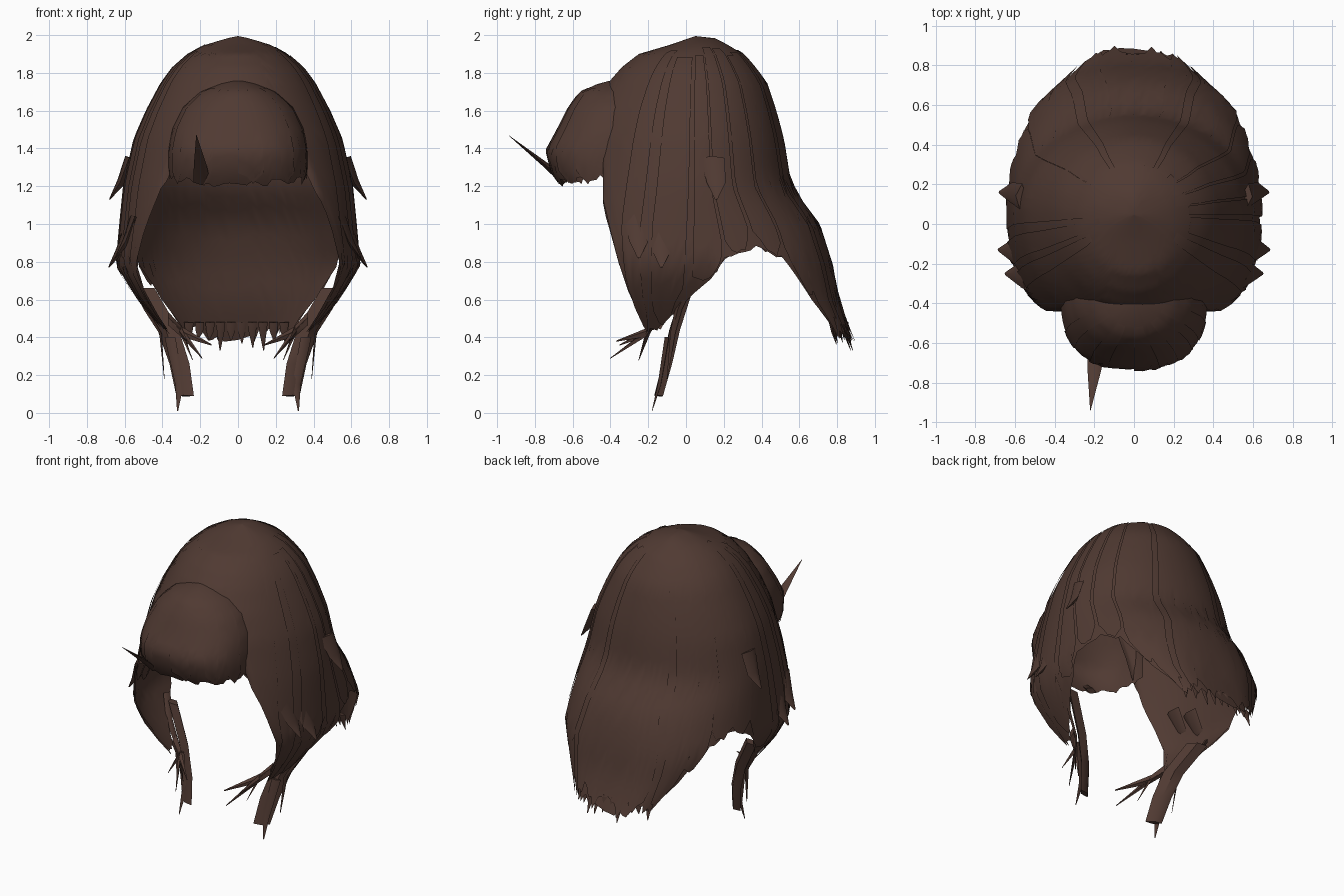
import bpy, bmesh, math, random
from mathutils import Vector

random.seed(4)
cube = bpy.data.objects.get("Cube")
if cube:
    bpy.data.objects.remove(cube)

# Single hair colour
brown = bpy.data.materials.new("dark brown hair")
brown.use_nodes = True
hair_colour = (.08, .042, .032, 1)
brown.diffuse_color = hair_colour
shader = brown.node_tree.nodes["Principled BSDF"]
shader.inputs["Base Color"].default_value = hair_colour
shader.inputs["Roughness"].default_value = .8


def finish(name, bm):
    """Turn a bmesh into a smooth-shaded hair object."""
    mesh = bpy.data.meshes.new(name)
    bm.to_mesh(mesh)
    bm.free()
    mesh.materials.append(brown)
    obj = bpy.data.objects.new(name, mesh)
    bpy.context.collection.objects.link(obj)
    bpy.ops.object.select_all(action="DESELECT")
    obj.select_set(True)
    bpy.context.view_layer.objects.active = obj
    bpy.ops.object.shade_smooth_by_angle(angle=math.radians(50))
    return obj


def lookup(table, key):
    """Interpolate a table of rows sorted by rising first entry."""
    key = min(max(key, table[0][0]), table[-1][0])
    for low, high in zip(table, table[1:]):
        if key <= high[0]:
            t = (key - low[0]) / (high[0] - low[0])
            return [a + (b - a) * t for a, b in zip(low[1:], high[1:])]


def power(value, exponent):
    return math.copysign(abs(value) ** exponent, value)


def surface_point(rings, centre, degrees, z, offset=0):
    """Point on a stack of rounded rings; zero degrees faces the front."""
    width, front, back, roundness = lookup(rings, z)
    a = math.radians(degrees)
    s, c = power(math.sin(a), 2 / roundness), power(math.cos(a), 2 / roundness)
    depth = centre - front if c > 0 else back - centre
    return Vector(((width + offset) * s, centre - (depth + offset) * c, z))


def sheet(bm, rings, centre, start, end, columns, rows, top, hem, offset=0):
    """Curved sheet of hair from the crown down to a variable hem."""
    grid = []
    for j in range(columns + 1):
        angle = start + (end - start) * j / columns
        low = hem(angle)
        grid.append([bm.verts.new(surface_point(
            rings, centre, angle, top - (top - low) * (i / rows) ** 1.5, offset))
            for i in range(rows + 1)])
    for left, right in zip(grid, grid[1:]):
        for i in range(rows):
            bm.faces.new((left[i + 1], right[i + 1], right[i], left[i]))


def blade(bm, path, width, across, tip=.1):
    """Ridged lock of hair tapering along a path."""
    across = Vector(across).normalized() * width / 2
    path = [Vector(p) for p in path]
    rows = []
    for i, p in enumerate(path):
        t = i / (len(path) - 1)
        size = 1 + (tip - 1) * t * t
        along = path[min(i + 1, len(path) - 1)] - path[max(i - 1, 0)]
        ridge = across.cross(along).normalized() * width * .22 * size
        rows.append([bm.verts.new(p + v) for v in
                     (-across * size, ridge, across * size, -ridge)])
    for upper, lower in zip(rows, rows[1:]):
        for k in range(4):
            n = (k + 1) % 4
            bm.faces.new((upper[k], upper[n], lower[n], lower[k]))
    bm.faces.new(rows[0])
    bm.faces.new(rows[-1])
    bmesh.ops.recalc_face_normals(bm, faces=bm.faces)


# Ring rows: height, half width, front y, back y, roundness
cap_rings = [
    (.3, .33, -.25, .92, 4), (.42, .38, -.33, .87, 3.6), (.6, .53, -.47, .8, 3),
    (.78, .64, -.57, .77, 2.5), (1, .62, -.64, .7, 2.2), (1.2, .6, -.62, .55, 2.05),
    (1.45, .545, -.56, .51, 2), (1.6, .48, -.5, .47, 2), (1.75, .4, -.41, .42, 2),
    (1.83, .34, -.34, .36, 2), (1.9, .26, -.25, .3, 2), (1.95, .17, -.08, .22, 2),
    (1.985, .05, .02, .15, 2), (1.995, 0, .05, .05, 2)]
# Hem rows: angle, height; the front is left open behind the fringe
cap_hem = [(0, 1.7), (24, 1.66), (33, 1.4), (38, 1.26), (44, 1.14), (50, 1),
           (55, .74), (62, .43), (74, .44), (82, .5), (88, .59), (93, .72),
           (98, .8), (105, .86), (116, .88), (127, .81), (137, .63), (147, .44),
           (180, .41)]


def ragged_hem(angle):
    a = abs((angle + 180) % 360 - 180)
    roughness = .045 if a > 145 else .015
    return lookup(cap_hem, a)[0] + random.uniform(-roughness, roughness)


# Main shell: crown, sides and flared back, with a flat front opening
bm = bmesh.new()
sheet(bm, cap_rings, .05, -180, 180, 120, 26, 1.995, ragged_hem)
for v in bm.verts:
    v.co.y = max(v.co.y, -.44)
bmesh.ops.remove_doubles(bm, verts=bm.verts, dist=.0005)
finish("hair_shell", bm)

# Overlapping clumps lying on the shell
bm = bmesh.new()
for side in (-1, 1):
    for centre_angle in range(64, 180, 14):
        middle = side * (centre_angle + random.uniform(-3, 3))
        half = random.uniform(4, 8)

        def clump_hem(angle):
            edge = abs(angle - middle) / half
            return ragged_hem(angle) + .1 * edge * edge - .01

        sheet(bm, cap_rings, .05, middle - half, middle + half, 6, 20,
              random.uniform(1.88, 1.96), clump_hem, .009)
finish("hair_clumps", bm)

# Rounded fringe bulging over the forehead
fringe_rings = [
    (1.18, .35, -.65, -.3, 2.6), (1.27, .37, -.71, -.3, 2.6),
    (1.39, .37, -.74, -.3, 2.5), (1.5, .35, -.68, -.3, 2.3),
    (1.62, .29, -.62, -.3, 2.1), (1.7, .2, -.56, -.3, 2), (1.75, .08, -.45, -.32, 2),
    (1.765, 0, -.36, -.36, 2)]
bm = bmesh.new()
sheet(bm, fringe_rings, -.36, -95, 95, 48, 16, 1.765,
      lambda a: 1.21 + .04 * abs(a) / 90 + random.uniform(-.02, .015))
bmesh.ops.remove_doubles(bm, verts=bm.verts, dist=.0005)
finish("fringe", bm)

# Raised strands on the fringe
bm = bmesh.new()
for middle in (-58, -24, 8, 40, 66):
    sheet(bm, fringe_rings, -.36, middle - 8, middle + 8, 4, 10, 1.72,
          lambda a: 1.2 + .008 * abs(a - middle) + random.uniform(0, .02), .005)
finish("fringe_strands", bm)

# Hanging side locks, forward wisps and outer strands
for side, label in ((1, "left"), (-1, "right")):
    def flip(points):
        return [(side * x, y, z) for x, y, z in points]

    bm = bmesh.new()
    blade(bm, flip([(.5, .01, .66), (.37, -.06, .44), (.31, -.1, .26), (.28, -.145, .09)]),
          .13, (side, .5, 0), .8)
    blade(bm, flip([(.36, -.1, .4), (.31, -.14, .15), (.32, -.18, .01)]),
          .06, (side, .3, 0))
    finish(label + "_side_lock", bm)

    bm = bmesh.new()
    for x, y, z in ((.19, -.4, .29), (.14, -.35, .36), (.24, -.25, .28), (.27, -.37, .38)):
        blade(bm, flip([(.37, -.16, .5), (.3, -.2, .43), (x, y, z)]),
              .08, (0, .5, 1))
    finish(label + "_front_wisps", bm)

    bm = bmesh.new()
    blade(bm, flip([(.56, .03, .7), (.49, -.04, .55), (.41, -.07, .42), (.39, -.1, .18)]),
          .05, (.5, 1, 0))
    finish(label + "_outer_strand", bm)

    # Loose tufts sticking out at the sides
    bm = bmesh.new()
    for x, y, z in ((.685, -.13, .77), (.68, .16, 1.13), (.65, -.25, .82)):
        blade(bm, flip([(x - .11, y - .02, z + .22), (x - .06, y, z + .09), (x, y, z)]),
              .13, (.1, 1, 0))
    finish(label + "_tufts", bm)

# Stray spike at the fringe
bm = bmesh.new()
blade(bm, [(-.19, -.64, 1.22), (-.2, -.74, 1.31), (-.22, -.94, 1.47)],
      .09, (1, 0, 0), .03)
finish("fringe_spike", bm)

# Thin tips along the back hem
bm = bmesh.new()
for k in range(10):
    x = -.26 + .056 * k
    drop = random.uniform(.0, .08)
    y = surface_point(cap_rings, .05, 180, .45).y - 1.2 * x * x
    blade(bm, [(x, y - .01, .48), (x, y, .43), (x * 1.03, y + drop * .5, .4 - drop)],
          .05, (1, 0, 0))
finish("back_tips", bm)
